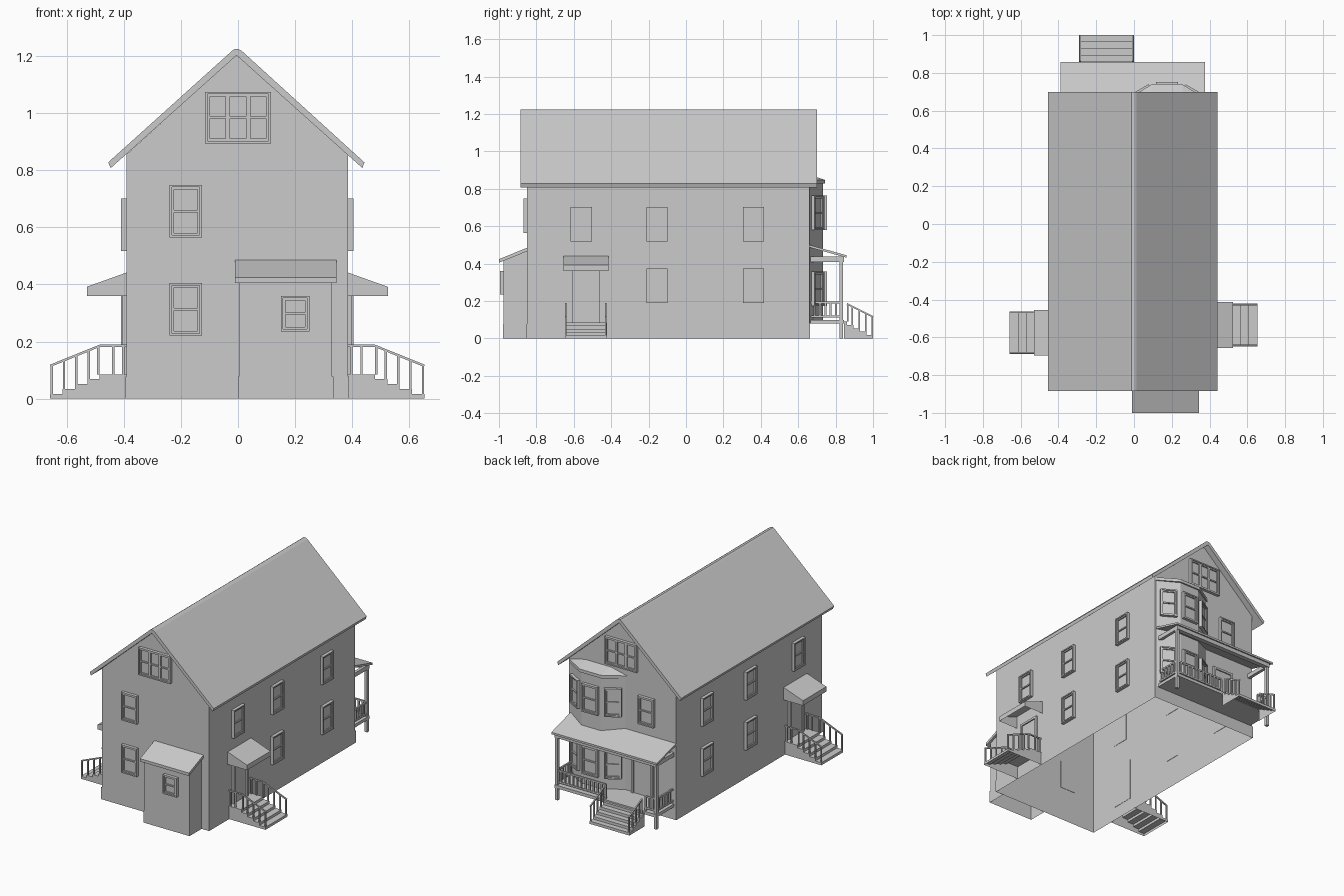
import bpy, bmesh
from math import radians, atan2
from mathutils import Matrix, Vector

if "Cube" in bpy.data.objects:
    bpy.data.objects.remove(bpy.data.objects["Cube"])

I = Matrix.Identity(4)


def at(x, y, z, deg):
    """Wall frame: local x runs along the wall, local -y points outward."""
    return Matrix.Translation((x, y, z)) @ Matrix.Rotation(radians(deg), 4, 'Z')


def make(name, verts, faces, M=I):
    me = bpy.data.meshes.new(name)
    me.from_pydata([M @ Vector(v) for v in verts], [], faces)
    bm = bmesh.new()
    bm.from_mesh(me)
    bmesh.ops.recalc_face_normals(bm, faces=bm.faces)
    bm.to_mesh(me)
    bm.free()
    ob = bpy.data.objects.new(name, me)
    bpy.context.collection.objects.link(ob)
    return ob


def prism(name, prof, axis, a, b, M=I, skip=(), caps=True):
    """Extrude a 2D profile along an axis; skip leaves out listed side faces."""
    put = {'x': lambda p, t: (t, p[0], p[1]),
           'y': lambda p, t: (p[0], t, p[1]),
           'z': lambda p, t: (p[0], p[1], t)}[axis]
    n = len(prof)
    verts = [put(p, t) for t in (a, b) for p in prof]
    faces = [(i, (i + 1) % n, n + (i + 1) % n, n + i) for i in range(n) if i not in skip]
    if caps:
        faces += [tuple(range(n)), tuple(range(n, 2 * n))]
    return make(name, verts, faces, M)


def boxes(name, items, M=I):
    """Many boxes (x0,x1,y0,y1,z0,z1) in one object."""
    V, F = [], []
    for x0, x1, y0, y1, z0, z1 in items:
        k = len(V)
        V += [(x, y, z) for x in (x0, x1) for y in (y0, y1) for z in (z0, z1)]
        F += [tuple(k + i for i in f) for f in ((0, 1, 3, 2), (4, 6, 7, 5), (0, 4, 5, 1),
                                                (2, 3, 7, 6), (0, 2, 6, 4), (1, 5, 7, 3))]
    return make(name, V, F, M)


def bars(name, segs, r, M=I):
    """Square bars between point pairs."""
    V, F = [], []
    for p, q in segs:
        p, q = Vector(p), Vector(q)
        d = (q - p).normalized()
        u = d.cross(Vector((0, 0, 1)) if abs(d.z) < .9 else Vector((0, 1, 0))).normalized()
        w = d.cross(u)
        k = len(V)
        V += [e + u * r * a + w * r * b for e in (p, q) for a, b in ((-1, -1), (1, -1), (1, 1), (-1, 1))]
        F += [tuple(k + i for i in f) for f in ((0, 1, 2, 3), (4, 5, 6, 7), (0, 1, 5, 4),
                                                (1, 2, 6, 5), (2, 3, 7, 6), (3, 0, 4, 7))]
    return make(name, V, F, M)


def window(name, M, w=.113, h=.184, lights=1):
    """Casing, sashes with a meeting rail, and glass."""
    c, s, H, items = .008, .008, h / 2, []
    items += [(-w/2, w/2, -.02, .002, sz - c/2, sz + c/2) for sz in (-H + c/2, H - c/2)]
    items += [(sx - c/2, sx + c/2, -.02, .002, -H + c, H - c) for sx in (-w/2 + c/2, w/2 - c/2)]
    step = (w - 2*c) / lights
    for i in range(lights):
        l = -w/2 + c + i * step
        r = l + step
        items += [(l, l + s, -.014, .002, -H + c, H - c), (r - s, r, -.014, .002, -H + c, H - c)]
        items += [(l + s, r - s, -.014, .002, z - s/2, z + s/2) for z in (-H + c + s/2, 0, H - c - s/2)]
        items.append((l + s, r - s, -.006, .002, -H + c, H - c))
    boxes(name, items, M)


def door(name, M, w=.15, z0=.085, z1=.36):
    boxes(name, [(-w/2, -w/2 + .014, -.014, .002, z0, z1), (w/2 - .014, w/2, -.014, .002, z0, z1),
                 (-w/2, w/2, -.014, .002, z1 - .014, z1), (-w/2, w/2, -.006, .002, z0, z1)], M)


def stairs(name, M, w, land, end, n=4, top=.085):
    """Landing and steps (hollow below) with sloping railings on both sides."""
    tread, rise = (end - land) / n, top / (n + 1)
    prof = [(0, 0), (0, top), (-land, top)]
    for i in range(1, n + 1):
        prof += [(-land - (i - 1) * tread, top - i * rise), (-land - i * tread, top - i * rise)]
    prof.append((-end, 0))
    prism(name + "_steps", prof, 'x', -w/2, w/2, M, skip=(0, len(prof) - 1))
    segs = []
    for x in (-w/2 + .006, w/2 - .006):
        if land > .03:
            segs += [((x, 0, .185), (x, -land, .185)), ((x, -.012, top), (x, -.012, .185)),
                     ((x, -land/2, top), (x, -land/2, .185))]
        segs.append(((x, -land, .185), (x, -end, .115)))
        for i in range(n + 1):
            y = -land - i * tread + (.005 if i else -.005)
            segs.append(((x, y, top - i * rise), (x, y, .185 - .07 * i / n)))
    bars(name + "_railing", segs, .004, M)


# Main walls: open-bottomed gabled shell
XL, XR, YF, YB = -.39, .385, -.85, .66
prism("house_walls", [(XL, .0), (XL, .857), (-.005, 1.205), (XR, .857), (XR, .0)], 'y', YF, YB, skip=(4,))
o = .004
prism("foundation", [(XL-o, YF-o), (XR+o, YF-o), (XR+o, YB+o), (XL-o, YB+o)], 'z', 0, .078, caps=False)

# Main roof
prism("main_roof", [(-.455, .828), (-.022, 1.218), (-.012, 1.225), (.002, 1.225), (.014, 1.218), (.443, .828),
                    (.436, .808), (-.005, 1.203), (-.446, .808)], 'y', -.885, .70)

# Front vestibule
prism("vestibule_walls", [(YF, 0), (YF, .475), (-.975, .416), (-.975, 0)], 'x', .003, .33, skip=(0, 1, 3))
prism("vestibule_foundation", [(0, YF), (0, -.979), (.334, -.979), (.334, YF)], 'z', 0, .078, skip=(3,), caps=False)
prism("vestibule_roof", [(YF, .485), (-1.0, .424), (-1.0, .405), (YF, .466)], 'x', -.01, .345)
window("vestibule_window", at(.2, -.975, .298, 0), .1, .125)

# Windows on front and back
window("front_lower_window", at(-.183, YF, .313, 0))
window("front_upper_window", at(-.183, YF, .657, 0))
window("back_upper_window", at(-.18, YB, .657, 180))
for nm, y, a in (("front", YF, 0), ("back", YB, 180)):
    window(nm + "_gable_window", at(0, y, .985, a), .23, .18, 3)

# Side windows and side entrances
for nm, x, a, ys, dy in (("right", XR, 90, (-.56, -.155, .36), -.535),
                         ("left", XL, -90, (-.595, -.10, .35), -.575)):
    for i, y in enumerate(ys):
        window(f"{nm}_upper_window_{i}", at(x, y, .61, a))
        if i:
            window(f"{nm}_lower_window_{i}", at(x, y, .282, a))
    M = at(x, dy, 0, a)
    door(nm + "_door", M)
    prism(nm + "_awning", [(0, .442), (-.14, .392), (-.14, .36), (0, .36)], 'x', -.121, .121, M, skip=(2,))
    stairs(nm + "_entrance", M, .226, .095, .268)

# Two-storey bay on the back
bay = [(.372, YB), (.245, .733), (.105, .733), (-.022, YB)]
prism("bay_walls", bay, 'z', .08, .835)
rim = [(.385, YB), (.252, .742), (.098, .742), (-.035, YB)]
make("bay_roof", [(x, y, z) for z in (.828, .848) for x, y in rim] + [(.27, YB, .875), (.08, YB, .875)],
     [(0, 1, 2, 3), (0, 1, 5, 4), (1, 2, 6, 5), (2, 3, 7, 6), (4, 5, 8), (5, 6, 9, 8), (6, 7, 9), (0, 4, 8, 9, 7, 3)])
tilt = atan2(.073, .127) * 57.2958
for nm, z in (("lower", .265), ("upper", .672)):
    window(f"bay_{nm}_center_window", at(.175, .733, z, 180), .115, .185)
    window(f"bay_{nm}_side_window_a", at(.3085, .6965, z, 180 - tilt), .105, .185)
    window(f"bay_{nm}_side_window_b", at(.0415, .6965, z, 180 + tilt), .105, .185)

# Back porch: deck, roof, posts, railings, stairs, door
PX0, PX1, PY = -.365, .352, .83
boxes("porch_deck", [(PX0 - .01, PX1 + .01, YB, .845, .08, .1)])
prism("porch_roof", [(YB, .50), (.858, .445), (.858, .432), (YB, .487)], 'x', -.39, .375)
boxes("porch_beams", [(PX0 - .01, PX1 + .01, .815, .845, .41, .437), (PX0 - .01, PX0 + .01, YB, .815, .41, .437),
                      (PX1 - .01, PX1 + .01, YB, .815, .41, .437)])
boxes("porch_posts", [(x - .01, x + .01, PY - .01, PY + .01, 0, .41) for x in (PX0, PX1)])
segs = []
for p, q in (((PX0, YB), (PX0, PY)), ((PX1, YB), (PX1, PY)), ((PX1, PY), (0, PY)), ((PX0, PY), (-.29, PY))):
    p, q = Vector(p), Vector(q)
    n = max(2, round((q - p).length / .03))
    segs += [((*p, z), (*q, z)) for z in (.118, .193)]
    for i in range(1, n + 1):
        b = p.lerp(q, i / n)
        segs.append(((*b, .1 if i == n else .118), (*b, .193)))
bars("porch_railing", segs, .005)
stairs("porch", at(-.145, .845, 0, 180), .29, .015, .155, top=.09)
door("back_door", at(-.15, YB, 0, 180), .15, .1, .385)
